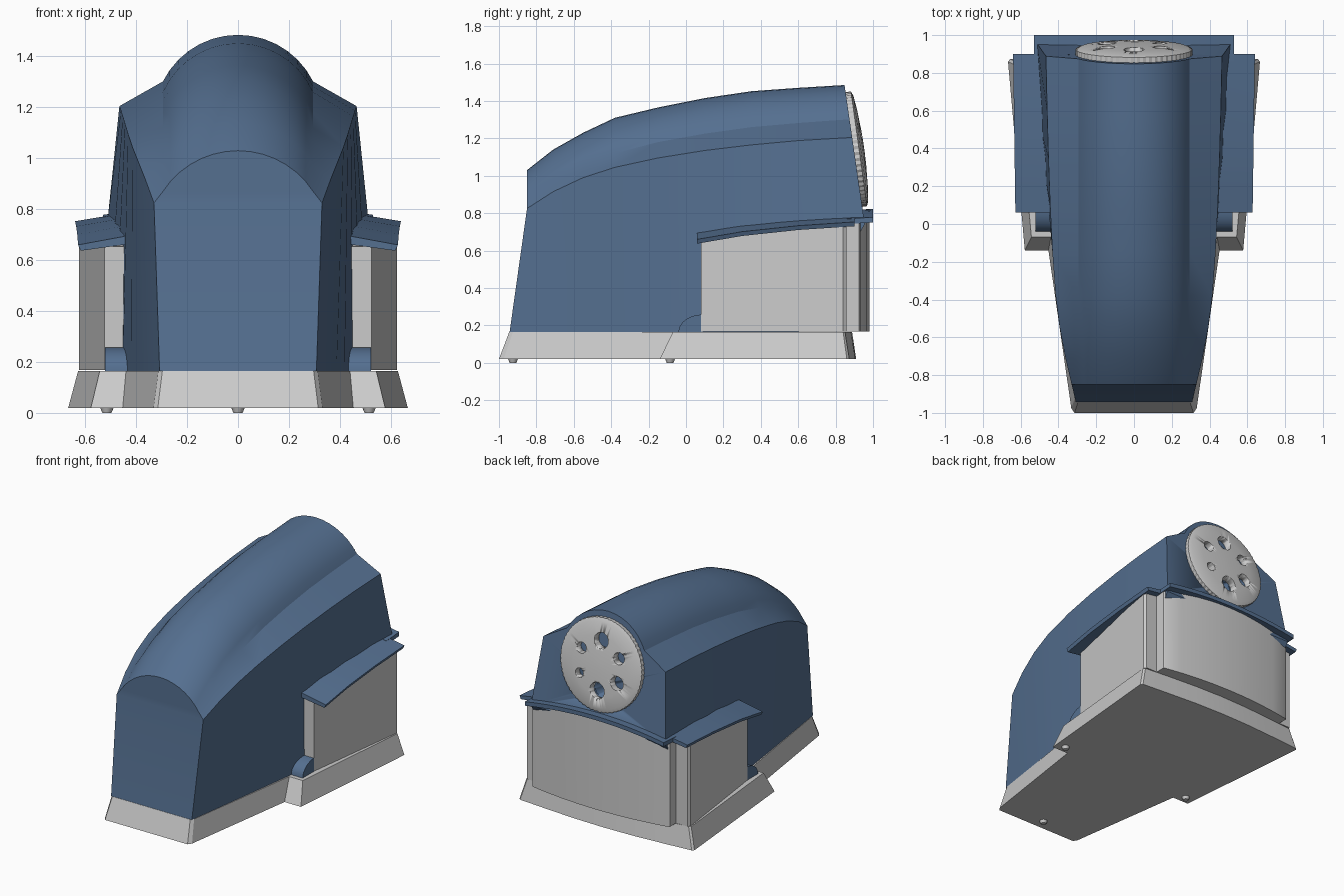
import bpy, bmesh, math
from mathutils import Vector

if "Cube" in bpy.data.objects:
    bpy.data.objects.remove(bpy.data.objects["Cube"])

blue = bpy.data.materials.new("blue_plastic")
blue.diffuse_color = (0.09, 0.16, 0.28, 1)
blue.use_nodes = True
blue.node_tree.nodes["Principled BSDF"].inputs["Base Color"].default_value = blue.diffuse_color


def finish(name, bm, mat=None, angle=25):
    bmesh.ops.recalc_face_normals(bm, faces=bm.faces)
    me = bpy.data.meshes.new(name)
    bm.to_mesh(me)
    bm.free()
    ob = bpy.data.objects.new(name, me)
    bpy.context.collection.objects.link(ob)
    if mat:
        me.materials.append(mat)
    bpy.ops.object.select_all(action='DESELECT')
    ob.select_set(True)
    bpy.context.view_layer.objects.active = ob
    bpy.ops.object.shade_smooth_by_angle(angle=math.radians(angle))
    return ob


def loft(name, rings, mat=None, caps=True, angle=25):
    """Skin a list of closed rings; optionally cap both ends."""
    bm = bmesh.new()
    vs = [[bm.verts.new(p) for p in r] for r in rings]
    n = len(rings[0])
    for a, b in zip(vs, vs[1:]):
        for i in range(n):
            j = (i + 1) % n
            bm.faces.new((a[i], a[j], b[j], b[i]))
    if caps:
        for r in (vs[0], vs[-1]):
            if n > 12 and name == "body_shell":
                bm.faces.new((r[0], r[1], r[-2], r[-1]))  # flat lower panel
                bm.faces.new(r[1:-1])                     # arched upper panel
            else:
                bm.faces.new(r)
    return finish(name, bm, mat, angle)


def both(half):
    """Mirror a half outline (x >= 0) into a closed one."""
    return half + [(-p[0],) + tuple(p[1:]) for p in reversed(half) if p[0] > 1e-6]


def prism(name, half, z0, ztop, mat=None):
    pts = both(half)
    return loft(name, [[(x, y, z0) for x, y in pts],
                       [(x, y, ztop(x, y)) for x, y in pts]], mat)


def cut(ob, cutter):
    m = ob.modifiers.new("cut", 'BOOLEAN')
    m.operation, m.solver, m.object = 'DIFFERENCE', 'EXACT', cutter
    dg = bpy.context.evaluated_depsgraph_get()
    me = bpy.data.meshes.new_from_object(ob.evaluated_get(dg))
    ob.modifiers.clear()
    ob.data = me


def lerp_table(table, t):
    for (a, va), (b, vb) in zip(table, table[1:]):
        if t <= b:
            break
    return va + (vb - va) * (t - a) / (b - a)


# Flared base plate
foot_line = [(0, -1), (.315, -1), (.332, -.975), (.453, -.14), (.578, -.14),
             (.667, .86), (.655, .873), (.44, .89), (.22, .905), (0, .91)]
top_line = [(0, -.945), (.297, -.945), (.313, -.925), (.44, -.07), (.543, -.07),
            (.628, .84), (.615, .85), (.42, .867), (.21, .882), (0, .888)]
loft("base_plate", [[(x, y, .02) for x, y in both(foot_line)],
                    [(x, y, .165) for x, y in both(top_line)]])

# Three small rubber feet
for x, y in ((0, -.925), (-.515, -.085), (.515, -.085)):
    bm = bmesh.new()
    bmesh.ops.create_cone(bm, cap_ends=True, segments=16, radius1=.018,
                          radius2=.027, depth=.022)
    bmesh.ops.translate(bm, verts=bm.verts, vec=(x, y, .011))
    finish("rubber_foot", bm)

# Main shell: y, shoulder x, shoulder z, dome edge z, dome top z
sections = [(-.85, .33, .825, .87, 1.03), (-.71, .363, .915, .975, 1.14),
            (-.55, .393, .99, 1.06, 1.23), (-.38, .415, 1.045, 1.12, 1.31),
            (-.15, .432, 1.095, 1.18, 1.365), (.1, .444, 1.135, 1.225, 1.415),
            (.35, .453, 1.165, 1.26, 1.452), (.6, .46, 1.188, 1.282, 1.47),
            (.85, .466, 1.205, 1.302, 1.485)]
rings = []
for k, (y, xs, zs, zd, zt) in enumerate(sections):
    last = k == len(sections) - 1
    h = zt - zd
    rad = (.295 ** 2 + h * h) / (2 * h)
    a0 = math.asin(.295 / rad)
    half = [(.31 + .138 * (y + .94), y, .165), (xs, y, zs)]
    half += [(rad * math.sin(a0 * (1 - i / 7)), y,
              zt - rad + rad * math.cos(a0 * (1 - i / 7))) for i in range(8)]
    if k == 0:
        half[0] = (.308, -.943, .165)
    if last:
        half[0] = (.514, 0, .74)
        half = [(x, .95 - (z - .78) * .145, z) for x, _, z in half]
    rings.append(both(half))
body = loft("body_shell", rings, blue)

# Grey side housing and rear drawer
roof_z = [(.06, .662), (.3, .703), (.6, .735), (.9, .755)]
prism("side_housing", [(0, .08), (.525, .08), (.624, .84), (.612, .858), (0, .858)],
      .168, lambda x, y: lerp_table(roof_z, y) - .012)


def lip_z(x):
    return .815 - .045 * (x / .53) ** 2


drawer = [(0, .8), (.525, .8), (.525, .925)]
drawer += [(.525 * t, .98 - .05 * t * t) for t in (.98, .75, .5, .25, 0)]
prism("rear_drawer", drawer, .168, lambda x, y: lip_z(x) - .015 if y > .85 else .75)

# Arched lip above the drawer
xs = [-.53 + 1.06 * i / 12 for i in range(13)]
loft("rear_lip", [[(x, .86, lip_z(x)), (x, 1.0, lip_z(x) + .008),
                   (x, 1.0, lip_z(x) - .02), (x, .86, lip_z(x) - .028)] for x in xs], blue)

for s in (1, -1):
    # Sloping side ledges
    rows = []
    for y in (.06, .18, .3, .45, .6, .75, .9):
        z = lerp_table(roof_z, y)
        xo = .628 + .012 * (y - .06) / .84
        rows.append([(s * .4, y, z + .04), (s * .53, y, z + .016), (s * xo, y, z - .002),
                     (s * (xo - .01), y, z - .025), (s * .4, y, z + .005)])
    loft("side_ledge", rows, blue)
    # Quarter-round blocks in front of the housing
    arc = [(.09 - .13 * math.cos(a), .165 + .093 * math.sin(a))
           for a in [math.radians(90 * i / 8) for i in range(9)]] + [(.09, .165)]
    loft("corner_block", [[(s * x, y, z) for y, z in arc] for x in (.40, .522)], blue)

# Round selector dial with knurled rim, built along local z
TILT = math.radians(-82)
CENTRE = Vector((0, .895, 1.14))
N = 120
profile = [(.306, -.01), (.306, .03), (.285, .04), (.2, .05), (.1, .056), (.02, .058)]
dial = loft("selector_dial",
            [[(r * (1 + (.014 if i % 2 and k < 2 else 0)) * math.cos(math.tau * i / N),
               r * (1 + (.014 if i % 2 and k < 2 else 0)) * math.sin(math.tau * i / N), z)
              for i in range(N)] for k, (r, z) in enumerate(profile)])
dial.location, dial.rotation_euler = CENTRE, (TILT, 0, 0)


def hole_cutter(name, holes, depth):
    bm = bmesh.new()
    for deg, r in holes:
        a = math.radians(deg)
        new = bmesh.ops.create_cone(bm, cap_ends=True, segments=24, radius1=r * .6 if depth > .2 else r,
                                    radius2=r, depth=depth)["verts"]
        bmesh.ops.translate(bm, verts=new, vec=(-.165 * math.cos(a), -.165 * math.sin(a),
                                                .1 - depth / 2))
    ob = finish(name, bm)
    ob.location, ob.rotation_euler, ob.hide_render = CENTRE, (TILT, 0, 0), True
    return ob


# Six holes of different sizes; the lowest one goes on into the shell
holes = [(90, .053), (150, .037), (210, .031), (270, .055), (330, .047), (30, .04)]
dial_cutter = hole_cutter("dial_hole_cutter", holes, .15)
body_cutter = hole_cutter("body_hole_cutter", [(270, .05)], .4)
bpy.context.view_layer.update()
cut(dial, dial_cutter)
cut(body, body_cutter)
for c in (dial_cutter, body_cutter):
    bpy.data.objects.remove(c, do_unlink=True)
